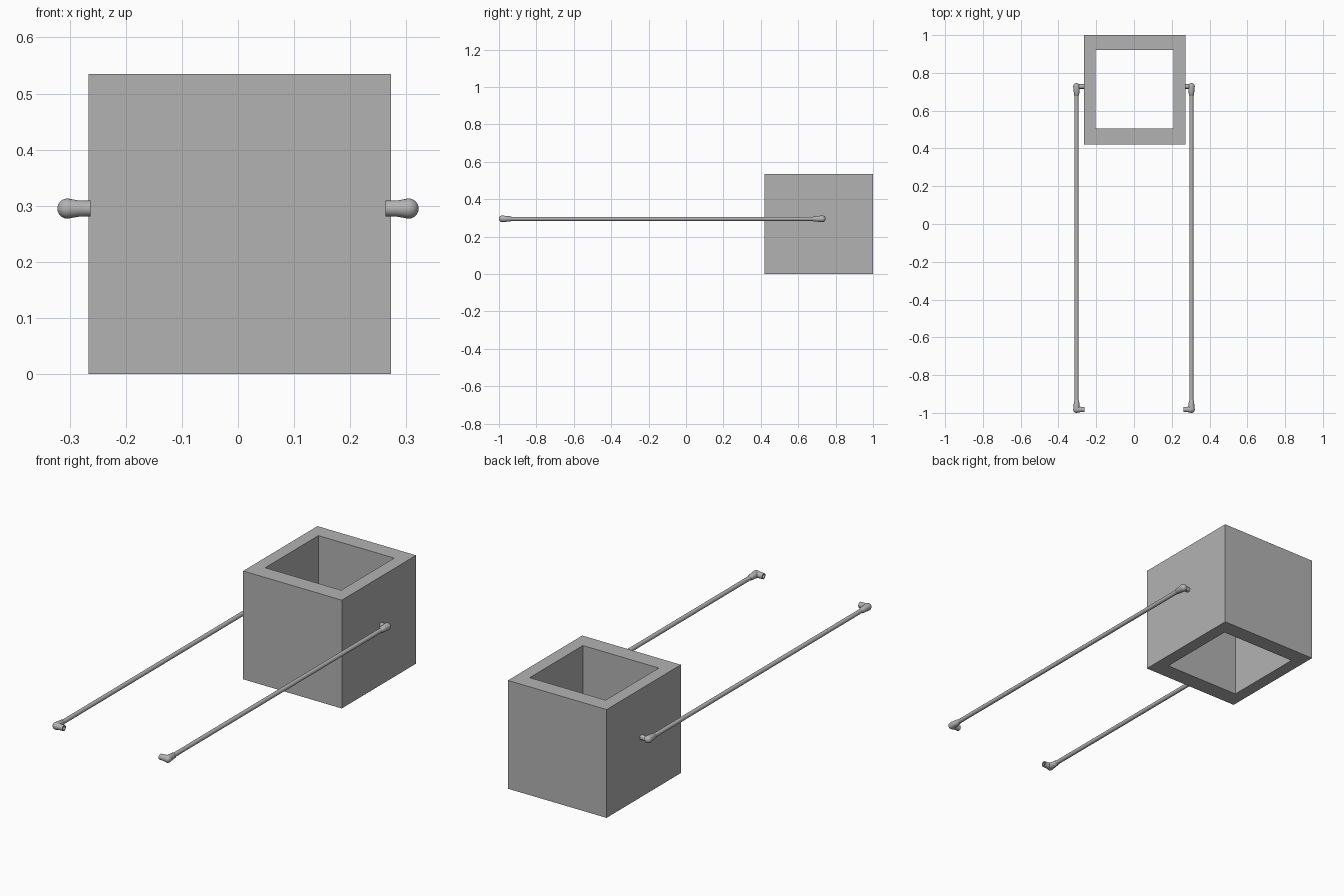
import bpy, bmesh, math
from mathutils import Vector, Matrix

if "Cube" in bpy.data.objects:
    bpy.data.objects.remove(bpy.data.objects["Cube"], do_unlink=True)

grey = bpy.data.materials.new("plain grey")
grey.use_nodes = True
colour = (0.45, 0.45, 0.45, 1)
grey.diffuse_color = colour
grey.node_tree.nodes["Principled BSDF"].inputs["Base Color"].default_value = colour


def finish(bm, name, smooth=False):
    bmesh.ops.recalc_face_normals(bm, faces=bm.faces)
    mesh = bpy.data.meshes.new(name)
    bm.to_mesh(mesh)
    bm.free()
    mesh.materials.append(grey)
    obj = bpy.data.objects.new(name, mesh)
    bpy.context.collection.objects.link(obj)
    if smooth:
        bpy.ops.object.select_all(action="DESELECT")
        obj.select_set(True)
        bpy.context.view_layer.objects.active = obj
        bpy.ops.object.shade_smooth_by_angle(angle=math.radians(40))
    return obj


def lathe(bm, profile, origin, direction, segments=24):
    """Revolve (distance, radius) pairs about an axis through origin."""
    turn = Vector((0, 0, 1)).rotation_difference(Vector(direction)).to_matrix().to_4x4()
    place = Matrix.Translation(origin) @ turn
    verts = [bm.verts.new(place @ Vector((r, 0, d))) for d, r in profile]
    edges = [bm.edges.new(pair) for pair in zip(verts, verts[1:])]
    bmesh.ops.spin(bm, geom=verts + edges, cent=origin, axis=direction,
                   angle=math.tau, steps=segments, use_merge=True)
    bmesh.ops.remove_doubles(bm, verts=bm.verts, dist=0.00005)


# Square tube body, open at top and bottom
def rectangle(bm, x0, x1, y0, y1, z):
    return [bm.verts.new((x, y, z)) for x, y in ((x0, y0), (x1, y0), (x1, y1), (x0, y1))]


bm = bmesh.new()
rings = [rectangle(bm, *bounds, z) for bounds, z in (
    ((-0.266, 0.273, 0.42, 1.0), 0), ((-0.266, 0.273, 0.42, 1.0), 0.535),
    ((-0.205, 0.21, 0.505, 0.92), 0.535), ((-0.205, 0.21, 0.505, 0.92), 0))]
for k in range(4):
    a, b = rings[k], rings[(k + 1) % 4]
    for i in range(4):
        j = (i + 1) % 4
        bm.faces.new((a[i], a[j], b[j], b[i]))
finish(bm, "box_body")

# Elbow profiles: rounded corner, flared neck and hollow mouth
BALL = 0.018
dome = [(-BALL * math.cos(t * math.pi / 12), BALL * math.sin(t * math.pi / 12)) for t in range(7)]
arm = dome + [(0.02, 0.0145), (0.041, 0.014), (0.041, 0.009), (0.015, 0.009), (0.015, 0)]
collar = dome + [(0.022, 0.0155), (0.045, 0.0135), (0.05, 0.01)]
peg = [(0, 0.012), (0.042, 0.012), (0.042, 0)]
FRONT, REAR, HEIGHT, REACH = -0.982, 0.728, 0.295, 0.304

for side, s in (("left", 1), ("right", -1)):
    front, rear = Vector((s * REACH, FRONT, HEIGHT)), Vector((s * REACH, REAR, HEIGHT))
    inward = (-s, 0, 0)

    # Long side rod
    bm = bmesh.new()
    length = REAR - FRONT
    lathe(bm, [(0, 0), (0, 0.0105), (length, 0.0105), (length, 0)], front, (0, 1, 0), 20)
    finish(bm, side + "_rod", True)

    # Front elbow with its open mouth facing inward
    bm = bmesh.new()
    lathe(bm, arm, front, inward)
    finish(bm, side + "_front_elbow", True)
    bm = bmesh.new()
    lathe(bm, collar, front, (0, 1, 0))
    finish(bm, side + "_front_collar", True)

    # Rear elbow with its peg into the box
    bm = bmesh.new()
    lathe(bm, peg, rear, inward)
    finish(bm, side + "_rear_peg", True)
    bm = bmesh.new()
    lathe(bm, collar, rear, (0, -1, 0))
    finish(bm, side + "_rear_collar", True)
